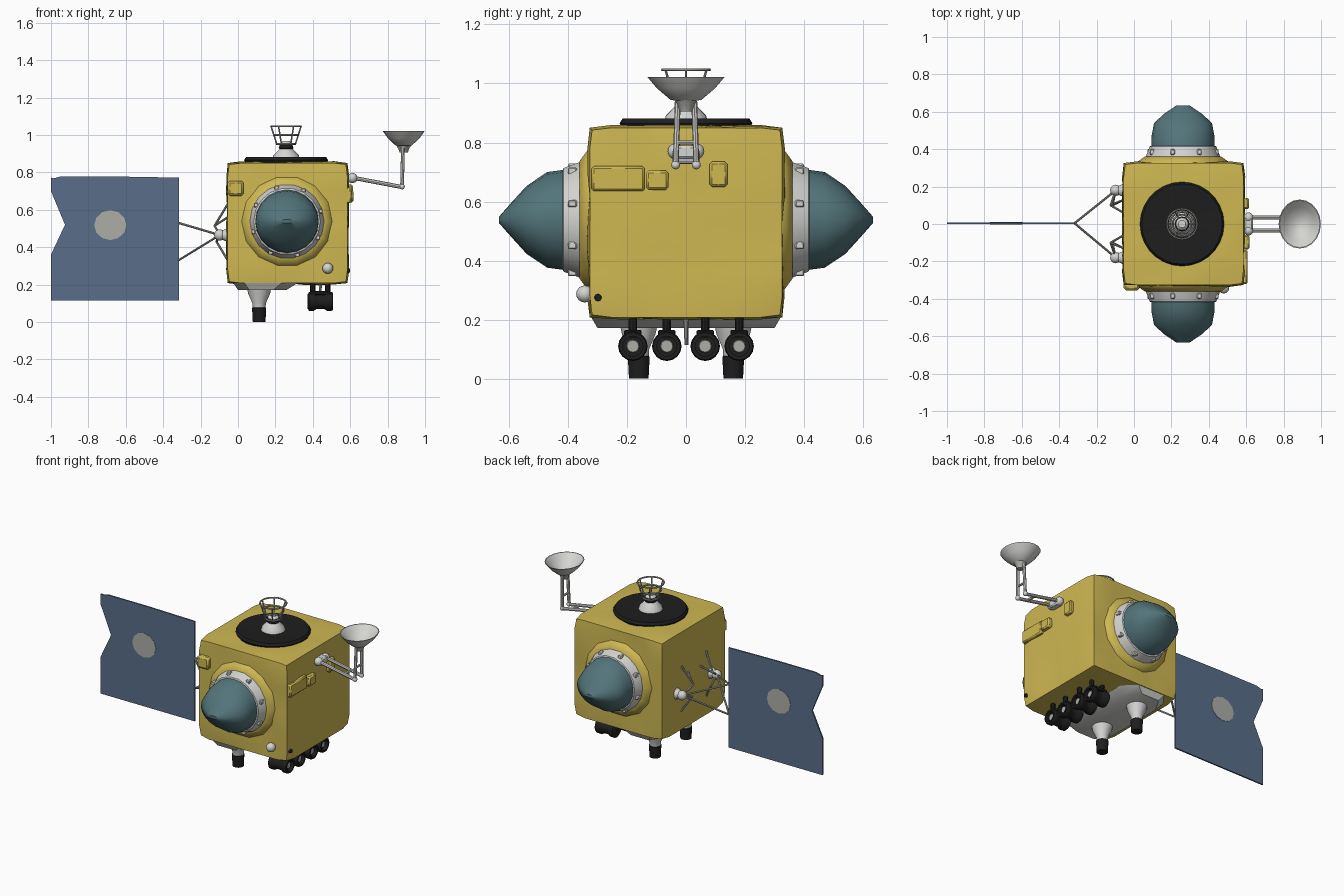
import bpy, bmesh, math, random
from mathutils import Vector, Matrix

if "Cube" in bpy.data.objects:
    bpy.data.objects.remove(bpy.data.objects["Cube"])
random.seed(4)


def material(name, r, g, b):
    m = bpy.data.materials.new(name)
    m.diffuse_color = (r, g, b, 1)
    m.use_nodes = True
    m.node_tree.nodes["Principled BSDF"].inputs["Base Color"].default_value = m.diffuse_color
    return m


GOLD = material("gold foil", 0.62, 0.48, 0.085)
BLUE = material("panel blue", 0.10, 0.155, 0.255)
TEAL = material("dome teal", 0.085, 0.175, 0.195)
WHITE = material("white", 0.66, 0.66, 0.64)
GREY = material("grey", 0.42, 0.42, 0.39)
BLACK = material("black", 0.013, 0.013, 0.013)


def finish(name, bm, mat, angle=40):
    bmesh.ops.remove_doubles(bm, verts=bm.verts, dist=1e-5)
    bmesh.ops.recalc_face_normals(bm, faces=bm.faces)
    me = bpy.data.meshes.new(name)
    bm.to_mesh(me)
    bm.free()
    me.materials.append(mat)
    me.shade_smooth()
    me.set_sharp_from_angle(angle=math.radians(angle))
    ob = bpy.data.objects.new(name, me)
    bpy.context.collection.objects.link(ob)
    return ob


def lathe(name, mat, rings, loc, axis=(0, 0, 1), sides=24, loop=False):
    """Rings are (radius, height) or (radius_x, radius_y, height) along the axis."""
    bm = bmesh.new()
    rot = Vector((0, 0, 1)).rotation_difference(Vector(axis)).to_matrix()
    rows = []
    for r in rings:
        rx, ry, h = (r[0], r[0], r[1]) if len(r) == 2 else r
        rows.append([bm.verts.new(rot @ Vector((rx * math.cos(t), ry * math.sin(t), h)) + Vector(loc))
                     for t in (2 * math.pi * i / sides for i in range(sides))])
    pairs = list(zip(rows, rows[1:])) + ([(rows[-1], rows[0])] if loop else [])
    for a, b in pairs:
        for i in range(sides):
            j = (i + 1) % sides
            bm.faces.new((a[i], a[j], b[j], b[i]))
    if not loop:
        bm.faces.new(rows[0])
        bm.faces.new(rows[-1])
    return finish(name, bm, mat)


def ring(name, mat, loc, radius, wire, axis=(0, 0, 1), sides=24):
    prof = [(radius + wire * math.cos(t), wire * math.sin(t))
            for t in (math.pi / 3 * k for k in range(6))]
    return lathe(name, mat, prof, loc, axis, sides, loop=True)


def rod(name, mat, a, b, r=0.008, r2=None):
    d = Vector(b) - Vector(a)
    return lathe(name, mat, [(r, 0), (r2 or r, d.length)], a, d.normalized(), 8)


def ball(name, mat, loc, r):
    bm = bmesh.new()
    bmesh.ops.create_uvsphere(bm, u_segments=12, v_segments=8, radius=r, matrix=Matrix.Translation(loc))
    return finish(name, bm, mat)


def box(name, mat, lo, hi, bevel=0.008):
    bm = bmesh.new()
    lo, hi = Vector(lo), Vector(hi)
    bmesh.ops.create_cube(bm, size=1, matrix=Matrix.Translation((lo + hi) / 2) @ Matrix.Diagonal((*(hi - lo), 1)))
    if bevel:
        bmesh.ops.bevel(bm, geom=bm.edges[:], offset=bevel, segments=1, affect='EDGES')
    return finish(name, bm, mat)


def extrude_y(name, mat, pts, y0, y1):
    bm = bmesh.new()
    f = bm.faces.new([bm.verts.new((x, y0, z)) for x, z in pts])
    ext = bmesh.ops.extrude_face_region(bm, geom=[f])["geom"]
    bmesh.ops.translate(bm, vec=(0, y1 - y0, 0), verts=[v for v in ext if isinstance(v, bmesh.types.BMVert)])
    return finish(name, bm, mat)


CX = 0.265

# Crumpled foil body: a subdivided box with softened edges and shallow dents
bm = bmesh.new()
bmesh.ops.create_cube(bm, size=2)
bmesh.ops.subdivide_edges(bm, edges=bm.edges[:], cuts=7, use_grid_fill=True)
half = Vector((0.33, 0.336, 0.331))
for v in bm.verts:
    ends = [i for i in range(3) if abs(v.co[i]) > 0.99]
    pull = {1: random.uniform(0, 0.012), 2: 0.010, 3: 0.018}[len(ends)]
    for i in range(3):
        v.co[i] *= half[i]
    for i in ends:
        v.co[i] -= math.copysign(pull, v.co[i])
    v.co += Vector((CX, 0, 0.529))
finish("foil_body", bm, GOLD, 60)

# Domes with collars on front and back
for side, s in (("front", -1), ("back", 1)):
    ax, at = (0, s, 0), (CX - 0.003, 0, 0.538)
    lathe(side + "_foil_flare", GOLD, [(0.25, 0.31), (0.24, 0.335), (0.205, 0.36)], at, ax, 14)
    lathe(side + "_collar", WHITE, [(0.21, 0.32), (0.198, 0.362), (0.178, 0.415), (0.17, 0.418)], at, ax, 18)
    lathe(side + "_dome", TEAL, [(0.17, 0.17, 0.41), (0.168, 0.162, 0.47), (0.155, 0.115, 0.54),
                                 (0.10, 0.06, 0.59), (0.035, 0.01, 0.634)], at, ax, 20)
    for k in range(8):
        t = k * math.pi / 4 + 0.3
        box(side + "_collar_tab", WHITE,
            (at[0] + 0.187 * math.cos(t) - 0.012, s * 0.385 - 0.015, at[2] + 0.187 * math.sin(t) - 0.012),
            (at[0] + 0.187 * math.cos(t) + 0.012, s * 0.385 + 0.015, at[2] + 0.187 * math.sin(t) + 0.012), 0.004)

# Top disc, feed cone and wire basket
TX = 0.257
lathe("top_disc", BLACK, [(0.215, 0.845), (0.225, 0.865), (0.215, 0.881), (0.09, 0.874)], (TX, 0, 0), sides=28)
lathe("feed_cone", WHITE, [(0.075, 0.865), (0.068, 0.892), (0.035, 0.925)], (TX, 0, 0))
lathe("feed_neck", BLACK, [(0.03, 0.92), (0.04, 0.93), (0.032, 0.95)], (TX, 0, 0), sides=12)
lathe("feed_cap", WHITE, [(0.03, 0.945), (0.034, 0.955), (0.02, 0.968)], (TX, 0, 0), sides=12)
for r, z in ((0.05, 0.952), (0.064, 1.0), (0.08, 1.046)):
    ring("basket_ring", GREY, (TX, 0, z), r, 0.005)
for k in range(6):
    c, s = math.cos(k * math.pi / 3), math.sin(k * math.pi / 3)
    rod("basket_rod", GREY, (TX + 0.03 * c, 0.03 * s, 0.948), (TX + 0.05 * c, 0.05 * s, 0.952), 0.004)
    rod("basket_rod", GREY, (TX + 0.05 * c, 0.05 * s, 0.952), (TX + 0.08 * c, 0.08 * s, 1.046), 0.004)

# Dish antenna on a twin bent arm
DX = 0.886
lathe("dish", WHITE, [(0.004, 0.004, 0.935), (0.045, 0.053, 0.945), (0.085, 0.098, 0.983), (0.113, 0.131, 1.022),
                      (0.108, 0.126, 1.022), (0.08, 0.093, 0.99), (0.042, 0.05, 0.953), (0.004, 0.004, 0.945)],
      (DX, 0, 0), sides=20)
lathe("dish_neck", GREY, [(0.022, 0.905), (0.028, 0.925), (0.04, 0.945)], (DX, 0, 0), sides=10)
for y in (-0.035, 0.035):
    rod("dish_arm", WHITE, (0.61, y, 0.772), (0.875, y, 0.722), 0.011)
    ball("dish_elbow", WHITE, (0.877, y, 0.724), 0.015)
    rod("dish_mast", WHITE, (0.877, y, 0.722), (0.882, y * 0.8, 0.94), 0.010)
    ball("arm_root", WHITE, (0.612, y, 0.77), 0.027)
rod("arm_brace", WHITE, (0.80, -0.035, 0.737), (0.80, 0.035, 0.737), 0.009)
rod("mast_brace", WHITE, (0.88, -0.03, 0.80), (0.88, 0.03, 0.80), 0.007)
box("arm_hinge", WHITE, (0.58, -0.04, 0.745), (0.635, 0.04, 0.79))

# Solar panel with a notched outer edge and a round spot on both faces
extrude_y("solar_panel", BLUE,
          [(-0.315, 0.115), (-0.315, 0.772), (-0.66, 0.778), (-0.95, 0.778), (-0.985, 0.768), (-1.0, 0.772),
           (-1.0, 0.70), (-0.925, 0.52), (-1.0, 0.36), (-1.0, 0.115)], -0.001, 0.009)
lathe("panel_spot", GREY, [(0.086, 0.08, -0.003), (0.086, 0.08, 0.011)], (-0.683, 0, 0.518), (0, 1, 0), 12)

# Panel struts and tripods, mirrored
for s in (-1, 1):
    knob = (-0.098, s * 0.18, 0.465)
    ball("strut_knob", WHITE, knob, 0.03)
    lathe("knob_base", WHITE, [(0.04, 0), (0.022, 0.04)], (-0.05, s * 0.18, 0.465), (-1, 0, 0), 10)
    for z in (0.53, 0.33):
        rod("panel_strut", GREY, (-0.318, 0.004, z), knob, 0.006)
    tip = (-0.125, s * 0.10, 0.515)
    for y, z in ((0.13, 0.63), (0.06, 0.56)):
        rod("tripod_rod", GREY, tip, (-0.055, s * y, z), 0.006)
    rod("tripod_rod", GREY, knob, tip, 0.006)
    low = (-0.115, s * 0.10, 0.43)
    rod("lower_rod", GREY, low, (-0.055, s * 0.13, 0.33), 0.006)
    rod("lower_rod", GREY, low, knob, 0.006)

# White underside plate and the two nozzle legs
bm = bmesh.new()
lo, hi = ([bm.verts.new((x, y, z)) for x, y in
           ((a, -b + c), (a2, -b), (a3, -b), (a4, -b + c), (a4, b - c), (a3, b), (a2, b), (a, b - c))]
          for z, a, a2, a3, a4, b, c in ((0.172, 0.0, 0.06, 0.19, 0.26, 0.30, 0.10),
                                         (0.215, -0.03, 0.03, 0.24, 0.33, 0.325, 0.08)))
for i in range(8):
    bm.faces.new((lo[i], lo[(i + 1) % 8], hi[(i + 1) % 8], hi[i]))
bm.faces.new(lo)
bm.faces.new(hi)
finish("underside_plate", bm, WHITE)
for s in (-1, 1):
    lathe("leg_cone", WHITE, [(0.066, 0.185), (0.058, 0.15), (0.036, 0.10), (0.034, 0.065)], (0.113, s * 0.16, 0), sides=14)
    lathe("leg_nozzle", BLACK, [(0.034, 0), (0.038, 0.075), (0.03, 0.08)], (0.113, s * 0.16, 0), sides=14)

# Four black thruster drums under the right side
for y in (-0.18, -0.065, 0.065, 0.18):
    lathe("thruster_drum", BLACK, [(0.038, -0.068), (0.05, -0.06), (0.05, -0.035), (0.04, -0.02), (0.04, 0.02),
                                   (0.05, 0.035), (0.05, 0.06), (0.046, 0.068), (0.034, 0.068), (0.034, 0.045)],
          (0.44, y, 0.11), (1, 0, 0), 16)
    lathe("thruster_core", GREY, [(0.024, 0.04), (0.02, 0.056)], (0.44, y, 0.11), (1, 0, 0), 12)
    for x in (0.40, 0.48):
        rod("thruster_post", BLACK, (x, y, 0.14), (x, y, 0.21), 0.014)
    box("thruster_bridge", BLACK, (0.385, y - 0.03, 0.145), (0.495, y + 0.03, 0.165), 0.004)
rod("probe_spike", GREY, (0.44, 0, 0.21), (0.44, 0, 0.115), 0.009, 0.005)

# Foil boxes and small fittings
box("right_long_box", GOLD, (0.57, -0.32, 0.635), (0.608, -0.14, 0.72))
box("right_short_box", GOLD, (0.57, -0.135, 0.64), (0.618, -0.06, 0.705))
box("right_small_box", GOLD, (0.57, 0.08, 0.65), (0.615, 0.14, 0.735))
box("front_corner_box", GOLD, (-0.055, -0.355, 0.675), (0.03, -0.30, 0.755), 0.012)
ball("front_sensor", WHITE, (0.48, -0.343, 0.287), 0.029)
lathe("side_port", BLACK, [(0.013, 0), (0.011, 0.018)], (0.582, -0.298, 0.275), (1, 0, 0), 10)
